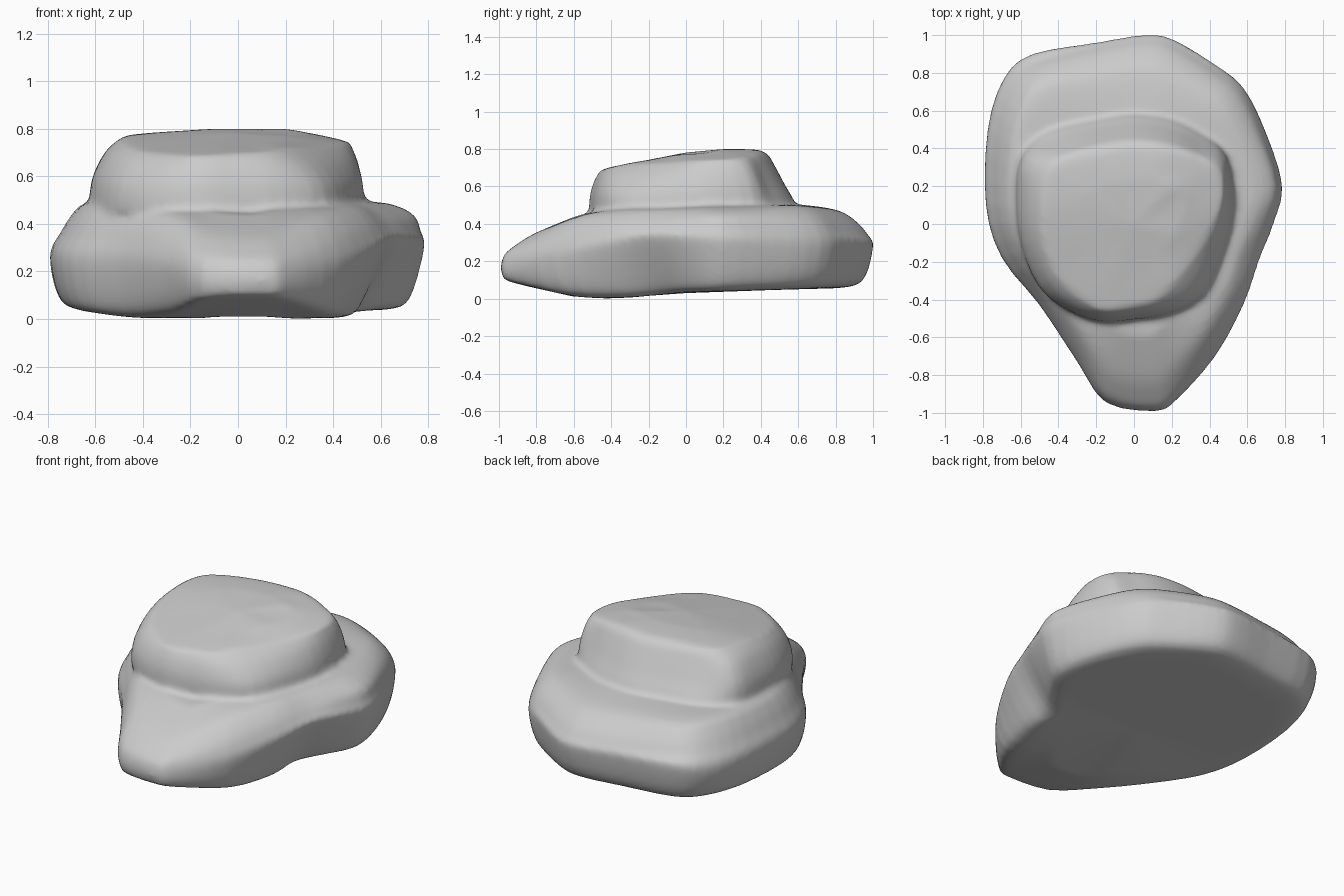
import bpy, bmesh
from mathutils import Vector

if "Cube" in bpy.data.objects:
    bpy.data.objects.remove(bpy.data.objects["Cube"])


def lerp_table(table, v):
    if v <= table[0][0]:
        return table[0][1]
    for (a, za), (b, zb) in zip(table, table[1:]):
        if v <= b:
            return za + (zb - za) * (v - a) / (b - a)
    return table[-1][1]


def spline(p, n, closed):
    """Catmull-Rom resampling of a list of points."""
    out, c = [], len(p)
    get = (lambda i: p[i % c]) if closed else (lambda i: p[min(max(i, 0), c - 1)])
    for i in range(c if closed else c - 1):
        a, b, d, e = (get(i + k) for k in (-1, 0, 1, 2))
        for k in range(n):
            t = k / n
            out.append(0.5 * (2 * b + (d - a) * t + (2 * a - 5 * b + 4 * d - e) * t * t
                              + (3 * b - a - 3 * d + e) * t ** 3))
    if not closed:
        out.append(p[-1].copy())
    return out


def loft(bm, rings, low, high):
    """Closed skin through rings, capped by fans at low and high."""
    rings = [spline(r, 3, True) for r in rings]
    columns = [spline(list(col), 4, False) for col in zip(*rings)]
    grid = [[bm.verts.new(v) for v in col] for col in columns]
    bottom, top = bm.verts.new(low), bm.verts.new(high)
    for i, a in enumerate(grid):
        b = grid[(i + 1) % len(grid)]
        for j in range(len(a) - 1):
            bm.faces.new((a[j], b[j], b[j + 1], a[j + 1]))
        bm.faces.new((bottom, b[0], a[0]))
        bm.faces.new((top, a[-1], b[-1]))


bm = bmesh.new()

# Wide lower tier: one plan outline, scaled per level between two side profiles
outline = [(.05, 1), (.2, .98), (.42, .85), (.58, .72), (.7, .48), (.785, .2), (.735, 0),
           (.655, -.2), (.58, -.42), (.43, -.7), (.22, -.935), (.11, -.99), (-.15, -.945),
           (-.3, -.73), (-.5, -.43), (-.7, -.18), (-.785, .1), (-.775, .5), (-.69, .77),
           (-.54, .9), (-.2, .96)]
floor = [(-1, .1), (-.95, .09), (-.8, .055), (-.6, .01), (-.4, 0), (0, .035), (.9, .06), (1, .08)]
crown = [(-1, .29), (-.93, .31), (-.55, .455), (-.4, .48), (.6, .505), (.75, .495), (.9, .46), (1, .43)]
# scale, height fraction
levels = [(.6, 0), (.87, .01), (.96, .14), (1, .5), (.98, .7), (.92, .87), (.81, .98), (.6, 1)]
rings = []
for s, f in levels:
    ring = []
    for x, y in outline:
        side = min(max((x - .2) / .3, 0), 1)
        hollow = side * max(0, 1 - abs(y + .2) / .5)    # undercut right front flank
        bulge = side * max(0, 1 - abs(y - .25) / .4)    # full right shoulder
        left = min(max((-x - .3) / .4, 0), 1)
        k = s
        if .01 <= f < .3:
            k -= .14 * hollow
            if y < -.9:                                 # blunt front tip
                k = .94 if f < .1 else .99
        elif f in (.7, .87):
            k -= .035 * left - .03 * bulge * (f > .8)
        px, py = x * k, y * k
        lo, hi = lerp_table(floor, py), lerp_table(crown, py)
        g = f
        if f == .5:
            g += .15 * hollow + .06 * bulge + (.1 if y > .8 else 0) - (.1 if y < -.9 else 0)
        if f == .7:
            g += .06 * hollow
        ring.append(Vector((px, py, lo + (hi - lo) * g)))
    rings.append(ring)
loft(bm, rings, (0, 0, .03), (0, 0, .5))

# Smaller upper tier: foot and plateau outlines blended upward
foot = [(0, .59), (.2, .56), (.36, .48), (.49, .36), (.53, .1), (.48, -.13), (.37, -.37),
        (.2, -.47), (0, -.505), (-.18, -.515), (-.35, -.455), (-.5, -.335), (-.6, -.1),
        (-.625, .15), (-.595, .36), (-.45, .5), (-.2, .56)]
plateau = [(.02, .39), (.18, .37), (.33, .33), (.45, .26), (.44, .08), (.35, -.1), (.2, -.3),
           (.1, -.39), (-.04, -.43), (-.17, -.44), (-.29, -.37), (-.4, -.25), (-.46, -.08),
           (-.46, .1), (-.43, .26), (-.33, .32), (-.16, .37)]
roof = [(-.5, .68), (-.42, .7), (0, .78), (.15, .8), (.35, .8), (.5, .77)]
rings = []
for t, f in [(0, -.25), (0, .05), (.1, .4), (.4, .76), (.75, .95), (1, 1), (1.7, 1)]:
    ring = []
    for (a, b), (c, d) in zip(foot, plateau):
        # front face stays steep, back face slopes evenly
        u = t if b < .4 else max(t, min(f, 1) * .75)
        x, y = (c * .6, d * .6) if t > 1 else (a + (c - a) * u, b + (d - b) * u)
        # the roof dips towards its right corner
        top = lerp_table(roof, y) - .2 * max(0, x - .2) - .07 * max(0, -x - .1)
        ring.append(Vector((x, y, .5 + (top - .5) * f)))
    rings.append(ring)
loft(bm, rings, (0, 0, .42), (0, 0, .782))

bmesh.ops.recalc_face_normals(bm, faces=bm.faces)
me = bpy.data.meshes.new("boulder")
bm.to_mesh(me)
bm.free()
rock = bpy.data.objects.new("boulder", me)
bpy.context.collection.objects.link(rock)

# Fuse both tiers into one weathered skin
fuse = rock.modifiers.new("fuse", 'REMESH')
fuse.mode = 'VOXEL'
fuse.voxel_size = .018
fuse.use_smooth_shade = True
soften = rock.modifiers.new("soften", 'SMOOTH')
soften.factor = .5
soften.iterations = 6
